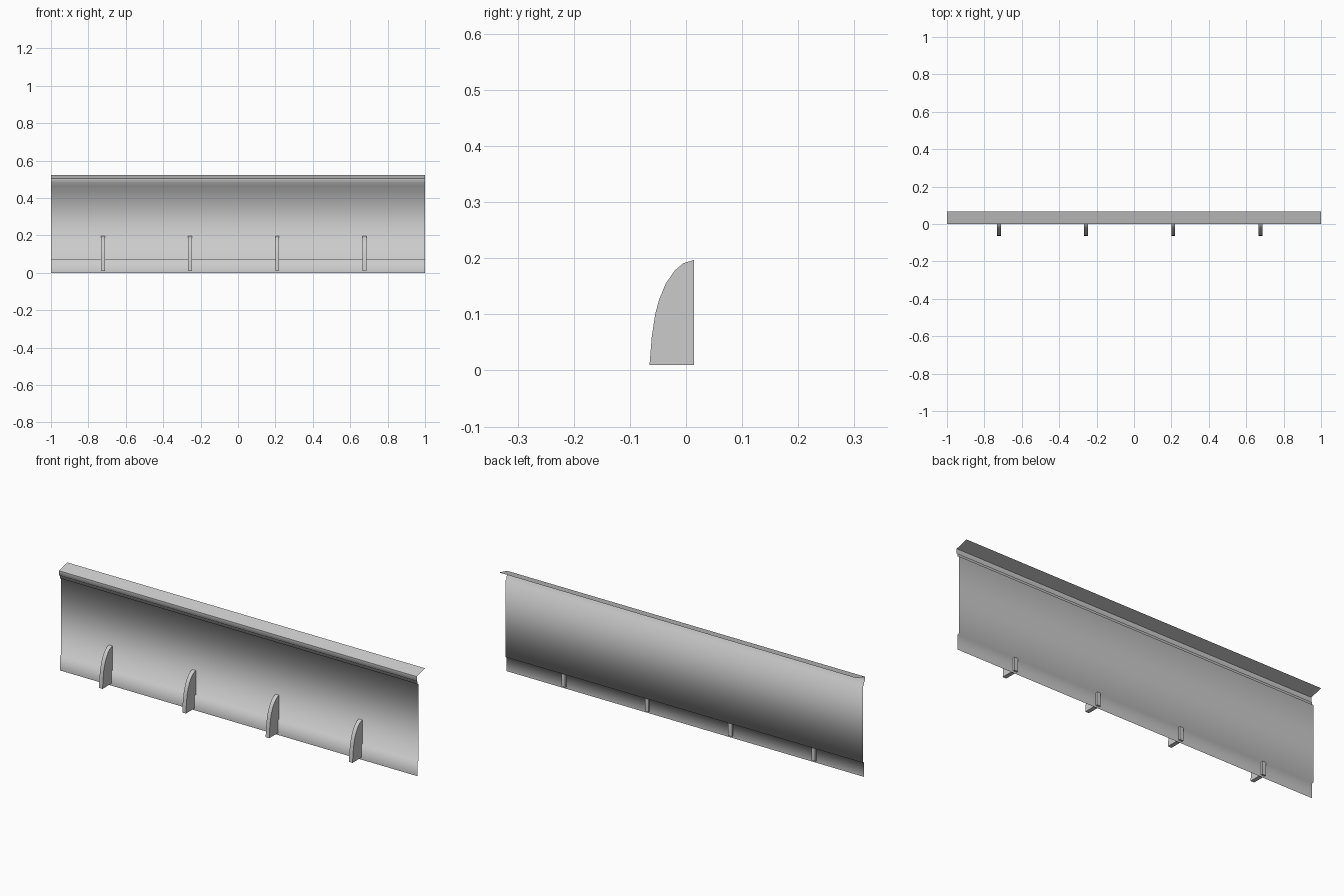
import bpy
import bmesh

cube = bpy.data.objects.get("Cube")
if cube:
    bpy.data.objects.remove(cube, do_unlink=True)

grey = bpy.data.materials.new("light_grey")
grey.use_nodes = True
grey.diffuse_color = (0.6, 0.6, 0.6, 1)
grey.node_tree.nodes["Principled BSDF"].inputs["Base Color"].default_value = (0.6, 0.6, 0.6, 1)


def extrude_profile(name, profile, x0, x1, solid=False):
    """Sweep a (y, z) profile along x, as an open sheet or a closed solid."""
    bm = bmesh.new()
    a = [bm.verts.new((x0, y, z)) for y, z in profile]
    b = [bm.verts.new((x1, y, z)) for y, z in profile]
    n = len(profile)
    for i in range(n if solid else n - 1):
        j = (i + 1) % n
        bm.faces.new((a[i], b[i], b[j], a[j]))
    if solid:
        bm.faces.new(a)
        bm.faces.new(b[::-1])
        bmesh.ops.recalc_face_normals(bm, faces=bm.faces)
    for f in bm.faces:
        f.smooth = True
    # Keep solid corners crisp; sheet folds stay soft
    if solid:
        for e in bm.edges:
            e.smooth = e.calc_face_angle(0) < 0.6
    mesh = bpy.data.meshes.new(name)
    bm.to_mesh(mesh)
    bm.free()
    mesh.materials.append(grey)
    obj = bpy.data.objects.new(name, mesh)
    bpy.context.collection.objects.link(obj)
    return obj


# Thin wall sheet: lower strip, step back, main face, folded top band
wall = [(0.005, 0), (0.005, 0.073), (0.0147, 0.075), (0.0147, 0.461),
        (0.006, 0.465), (0.006, 0.478), (0, 0.482), (0, 0.505)]
extrude_profile("wall_panel", wall, -1, 1)

# Flange leaning back from the top fold
extrude_profile("top_flange", [(0, 0.505), (0.066, 0.522)], -1, 1)

# Curved support fins
fin = [(0.0145, 0.01), (-0.065, 0.01), (-0.061, 0.06), (-0.055, 0.1),
       (-0.048, 0.126), (-0.036, 0.155), (-0.02, 0.178), (-0.005, 0.191),
       (0.0145, 0.197)]
for i in range(4):
    x = -0.722 + i * 0.466
    extrude_profile(f"support_fin_{i + 1}", fin, x - 0.01, x + 0.01, solid=True)
